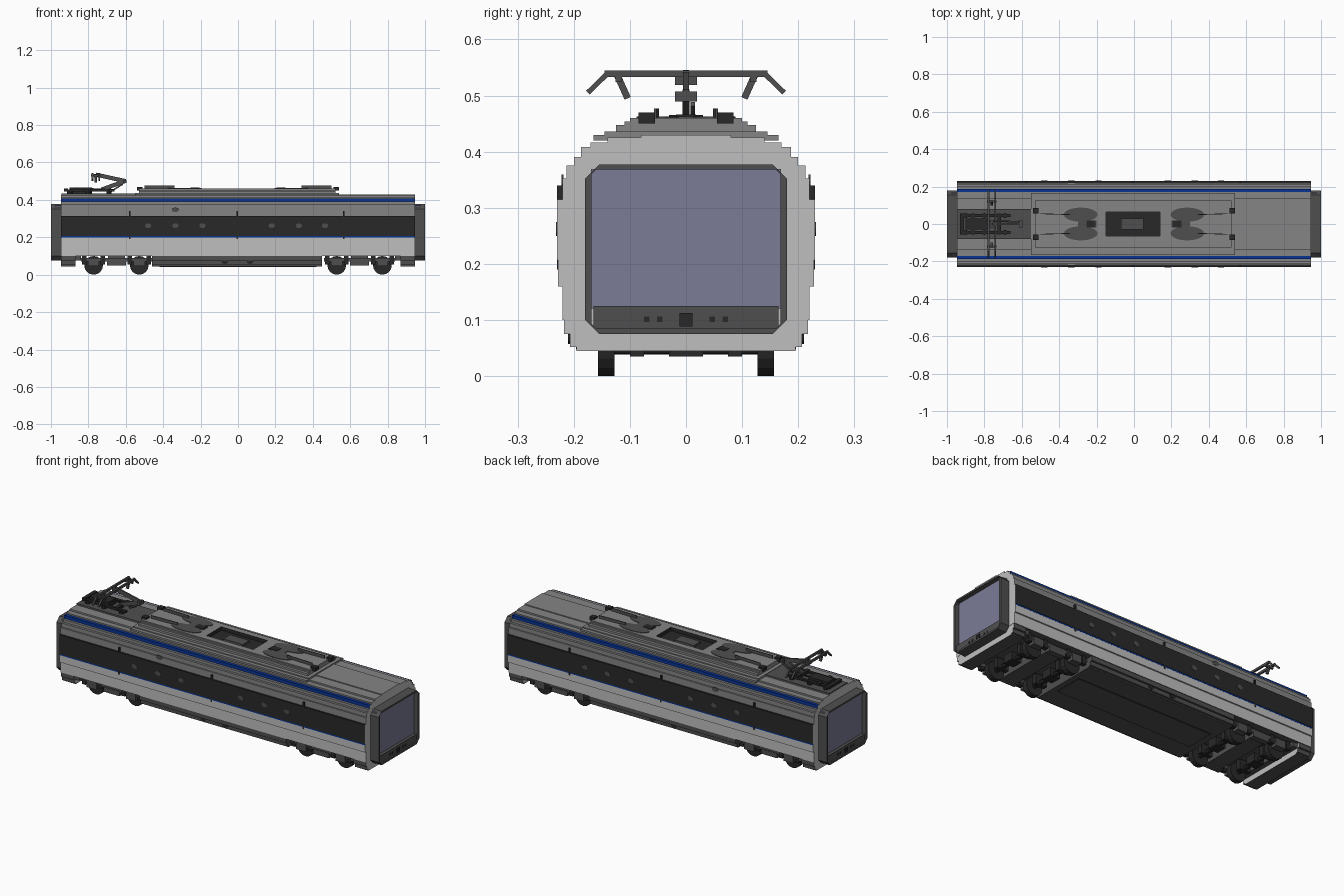
import bpy, bmesh, math
from mathutils import Vector, Matrix

old = bpy.data.objects.get("Cube")
if old:
    bpy.data.objects.remove(old, do_unlink=True)


def material(name, srgb):
    col = [c / 12.92 if c < 0.04 else ((c + 0.055) / 1.055) ** 2.4 for c in srgb] + [1]
    m = bpy.data.materials.new(name)
    m.use_nodes = True
    m.diffuse_color = col
    m.node_tree.nodes["Principled BSDF"].inputs["Base Color"].default_value = col
    return m


LIGHT, ROOF, DARK, BLACK, BLUE, GLASS = range(6)
MATS = [material("light_grey", (.75, .75, .75)), material("roof_grey", (.52, .52, .52)),
        material("dark_grey", (.31, .31, .31)), material("near_black", (.16, .16, .16)),
        material("stripe_blue", (.03, .2, .58)), material("door_lavender", (.48, .48, .59))]


def finish(name, bm, mat=None):
    bmesh.ops.recalc_face_normals(bm, faces=bm.faces)
    me = bpy.data.meshes.new(name)
    for m in MATS:
        me.materials.append(m)
    if mat is not None:
        for f in bm.faces:
            f.material_index = mat
    bm.to_mesh(me)
    bm.free()
    ob = bpy.data.objects.new(name, me)
    bpy.context.collection.objects.link(ob)
    return ob


def box(name, lo, hi, mat):
    lo, hi = Vector(lo), Vector(hi)
    bm = bmesh.new()
    bmesh.ops.create_cube(bm, size=1, matrix=Matrix.Translation((lo + hi) / 2) @ Matrix.Diagonal((*(hi - lo), 1)))
    return finish(name, bm, mat)


def bar(name, a, b, w, mat, h=None):
    # Square bar joining two points
    a, b = Vector(a), Vector(b)
    rot = (b - a).to_track_quat('Z', 'Y').to_matrix().to_4x4()
    bm = bmesh.new()
    bmesh.ops.create_cube(bm, size=1, matrix=Matrix.Translation((a + b) / 2) @ rot
                          @ Matrix.Diagonal((h or w, w, (b - a).length, 1)))
    return finish(name, bm, mat)


def disc(name, at, r, depth, mat, sides=16, flat=1, axis='Y'):
    bm = bmesh.new()
    bmesh.ops.create_cone(bm, cap_ends=True, segments=sides, radius1=r, radius2=r, depth=depth)
    turn = Matrix.Rotation(math.pi / 2, 4, 'X') if axis == 'Y' else Matrix()
    bmesh.ops.transform(bm, verts=bm.verts, matrix=Matrix.Translation(at) @ turn @ Matrix.Diagonal((1, flat, 1, 1)))
    return finish(name, bm, mat)


def layered(name, x0, x1, z0, layers, end_mat, base_mat=DARK):
    # Stepped cross-section extruded along x; each layer is (half width, top, colour)
    pts, cols, z = [], [], z0
    for i, (h, top, mat) in enumerate(layers):
        pts += [(h, z), (h, top)]
        wider_next = i + 1 < len(layers) and layers[i + 1][0] > h
        cols += [mat, layers[i + 1][2] if wider_next else mat]
        z = top
    n = len(pts)
    ring = pts + [(-y, z) for y, z in reversed(pts)]
    cols = cols + cols[:-1][::-1] + [base_mat]
    bm = bmesh.new()
    a, b = [[bm.verts.new((x, y, z)) for y, z in ring] for x in (x0, x1)]
    for i in range(2 * n):
        j = (i + 1) % (2 * n)
        if (a[i].co - a[j].co).length > 1e-6:
            bm.faces.new((a[i], a[j], b[j], b[i])).material_index = cols[i]
    for loop in (a, b):
        bm.faces.new(loop).material_index = end_mat
    return finish(name, bm)


# Body shell with window band and blue lines
layered("body", -.947, .947, .1, [
    (.22, .16, LIGHT), (.228, .2, LIGHT), (.2285, .207, BLUE), (.23, .315, BLACK),
    (.22, .352, ROOF), (.213, .375, ROOF), (.2, .39, ROOF), (.187, .408, BLUE),
    (.17, .416, ROOF), (.14, .425, ROOF), (.08, .43, ROOF)], LIGHT)

# Skirts: middle belly and both ends
skirt = [(.195, .052, DARK), (.207, .075, DARK), (.217, .1, DARK)]
layered("belly_skirt", -.46, .45, .045, skirt, DARK)
layered("belly_ledge", -.42, .42, .04, [(.08, .046, BLACK)], BLACK)
for s in (-1, 1):
    layered("end_skirt", s * .87, s * .946, .045, skirt, LIGHT)
    layered("skirt_bracket", s * .84, s * .88, .075, [(.205, .1, DARK)], DARK)

# Roof hump with a recessed well
layered("hump_base", -.55, .54, .42, [(.165, .43, ROOF), (.145, .436, ROOF)], ROOF)
hump = layered("hump_top", -.53, .52, .433, [(.125, .447, ROOF), (.11, .454, ROOF), (.1, .46, ROOF)], ROOF)
cutter = box("well_cutter", (-.15, -.065, .44), (.14, .065, .5), BLACK)
cutter.hide_render = True
mod = hump.modifiers.new("well", 'BOOLEAN')
mod.object, mod.operation, mod.solver = cutter, 'DIFFERENCE', 'EXACT'
cut = bpy.data.meshes.new_from_object(hump.evaluated_get(bpy.context.evaluated_depsgraph_get()))
hump.modifiers.clear()
hump.data = cut
bpy.data.objects.remove(cutter, do_unlink=True)
box("well_unit", (-.07, -.03, .438), (.05, .03, .45), DARK)

# Dark weathered plates and small fittings on the hump
for s in (-1, 1):
    for t in (-1, 1):
        disc("roof_patch", (s * .285, t * .05, .461), .09, .004, DARK, 20, .42, 'Z')
        bar("patch_tail", (s * .34, t * .05, .461), (s * .5, t * .055, .461), .032, DARK, .004)
        box("hump_foot", (s * .525 - .015, t * .07 - .015, .45), (s * .525 + .015, t * .07 + .015, .47), BLACK)
    box("patch_bridge", (s * .25 - .05, -.02, .459), (s * .25 + .05, .02, .463), DARK)
    box("roof_vent", (s * .23 - .025, -.018, .46), (s * .23 + .025, .018, .466), BLACK)
box("pantograph_pad", (-.945, -.08, .425), (-.55, .08, .434), DARK)

# Gangways: hollow chamfered frame, door and sill
def octagon(h, z0, z1, c):
    half = [(h - c, z0), (h, z0 + c), (h, z1 - c), (h - c, z1)]
    return half + [(-y, z) for y, z in reversed(half)]


for s in (-1, 1):
    bm = bmesh.new()
    loops = [[bm.verts.new((s * x, y, z)) for y, z in octagon(*o)]
             for x, o in ((.94, (.18, .075, .377, .025)), (1, (.18, .075, .377, .025)),
                          (1, (.168, .085, .368, .008)), (.94, (.168, .085, .368, .008)))]
    for p, q in zip(loops, loops[1:]):
        for i in range(8):
            bm.faces.new((p[i], p[i - 1], q[i - 1], q[i]))
    finish("gangway_frame", bm, DARK)
    xs = sorted((s * .95, s * .975))
    box("gangway_door", (xs[0], -.169, .12), (xs[1], .169, .369), GLASS)
    xs = sorted((s * .95, s * .992))
    box("gangway_sill", (xs[0], -.165, .085), (xs[1], .165, .125), DARK)
    box("coupler", (s * .985 - .012, -.012, .088), (s * .985 + .012, .012, .112), BLACK)
    for y in (-.07, -.047, .047, .07):
        box("sill_socket", (s * .99 - .004, y - .005, .096), (s * .99 + .004, y + .005, .106), BLACK)

# Side details: window marks, door seams, belly ports
for t in (-1, 1):
    for x in (-.48, -.335, -.19, .18, .325, .465):
        disc("window_mark", (x, t * .23, .262), .017, .004, DARK, 12, .75)
    disc("side_badge_plate", (-.335, t * .22, .347), .02, .004, DARK, 12, .6)
    for x in (-.07, .065):
        disc("belly_port", (x, t * .207, .068), .018, .006, BLACK, 12, .6)
    for x in (-.58, -.005, .565):
        for z0, z1 in ((.19, .207), (.315, .34)):
            box("door_seam", (x - .004, t * .223 - .007, z0), (x + .004, t * .223 + .007, z1), BLACK)

# Bogies
for s in (-1, 1):
    c = s * .65
    for dx in (-.122, .122):
        x = c + dx
        disc("axle", (x, 0, .05), .012, .3, BLACK, 8)
        box("motor", (x - .035, -.1, .035), (x + .035, -.075, .09), BLACK)
        box("gearbox", (x - .035, .075, .035), (x + .035, .1, .09), BLACK)
        box("axle_block", (x - .03, -.03, .035), (x + .03, .03, .08), BLACK)
        for t in (-1, 1):
            disc("wheel", (x, t * .142, .05), .05, .03, BLACK, 16)
            box("axle_box", (x - .03, t * .178 - .018, .047), (x + .03, t * .178 + .018, .09), DARK)
            for k in (-.05, .05):
                box("spring", (x + k - .012, t * .18 - .012, .055), (x + k + .012, t * .18 + .012, .102), BLACK)
    for t in (-1, 1):
        box("bogie_side", (c - .19, t * .178 - .012, .07), (c + .19, t * .178 + .012, .09), DARK)
        box("bogie_drop", (c - .05, t * .178 - .015, .048), (c + .05, t * .178 + .015, .075), DARK)
    box("bogie_bolster", (c - .045, -.18, .055), (c + .045, .18, .1), DARK)

# Pantograph base and insulators
for t in (-1, 1):
    box("base_rail", (-.92, t * .045 - .008, .445), (-.66, t * .045 + .008, .455), BLACK)
    for x in (-.9, -.8, -.69):
        disc("insulator", (x, t * .045, .437), .014, .025, BLACK, 8, 1, 'Z')
box("drive_unit", (-.9, -.03, .434), (-.78, .03, .465), BLACK)
for x in (-.92, -.86, -.72):
    box("base_cross", (x - .01, -.055, .445), (x + .01, .055, .46), BLACK)
bar("control_rod", (-.84, .015, .46), (-.66, .015, .455), .008, BLACK)

# Pantograph arms and collector head
bar("lower_arm", (-.73, 0, .455), (-.605, 0, .5), .022, DARK, .012)
bar("link_rod", (-.68, .012, .445), (-.615, .012, .485), .008, DARK)
bar("upper_arm", (-.6, 0, .5), (-.76, 0, .535), .022, DARK, .01)
bar("elbow", (-.605, -.02, .498), (-.605, .02, .498), .018, DARK)
bar("head_mount", (-.76, -.02, .528), (-.76, .02, .528), .018, DARK)
for x in (-.778, -.742):
    bar("contact_strip", (x, -.145, .539), (x, .145, .539), .012, DARK, .01)
    for t in (-1, 1):
        bar("horn_outer", (x, t * .142, .537), (x, t * .175, .505), .009, DARK)
for t in (-1, 1):
    bar("head_link", (-.785, t * .12, .53), (-.735, t * .12, .53), .012, DARK)
    bar("horn_inner", (-.76, t * .122, .535), (-.76, t * .104, .495), .012, DARK)
